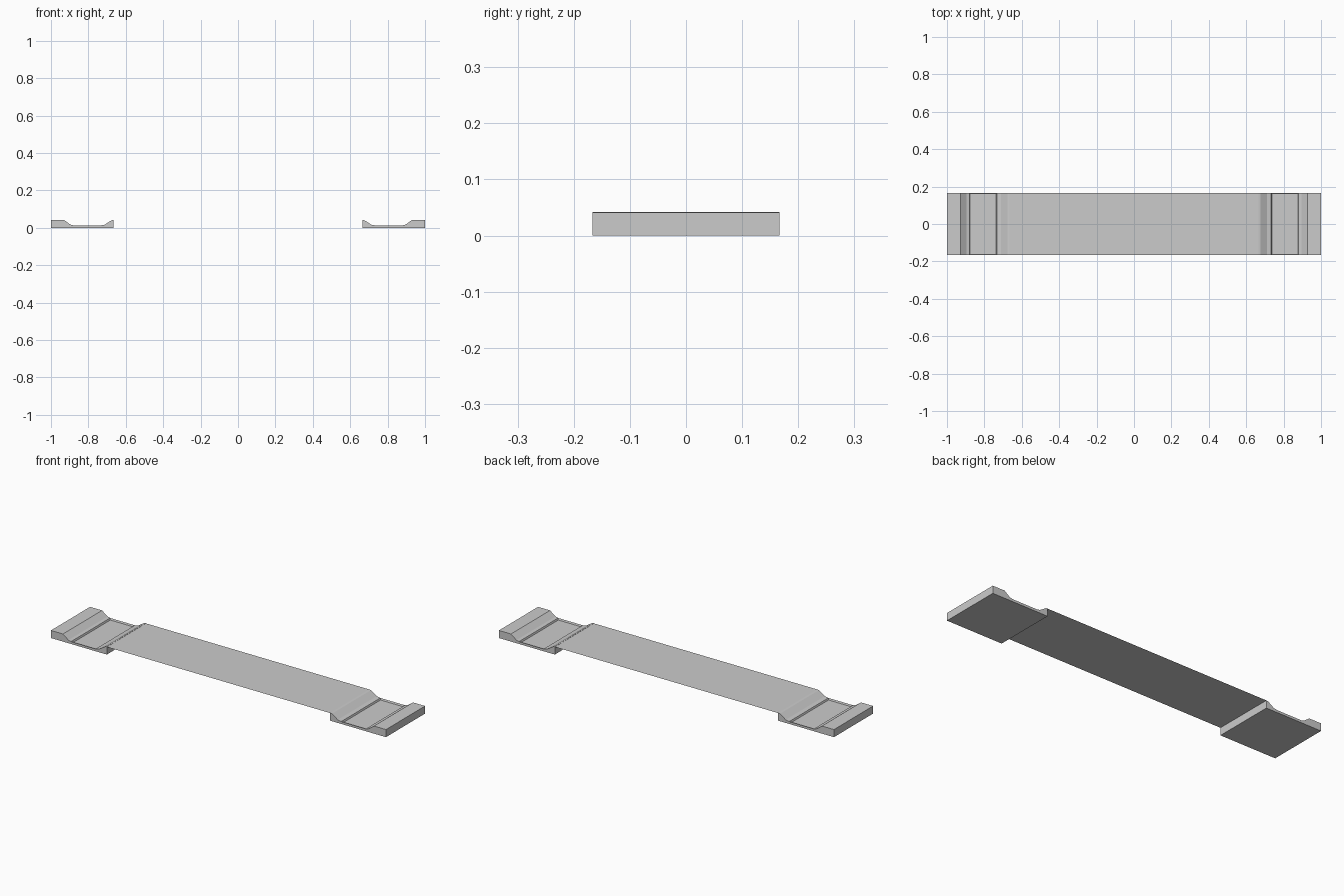
import bpy, bmesh

cube = bpy.data.objects.get("Cube")
if cube:
    bpy.data.objects.remove(cube, do_unlink=True)

grey = bpy.data.materials.new("light grey")
grey.use_nodes = True
COLOUR = (0.6, 0.6, 0.6, 1)
grey.diffuse_color = COLOUR
grey.node_tree.nodes["Principled BSDF"].inputs["Base Color"].default_value = COLOUR

HALF_DEPTH = 1 / 6
INNER = 2 / 3
TOP = 0.042
FLOOR = 0.013


def add_object(name, bm):
    bmesh.ops.recalc_face_normals(bm, faces=bm.faces)
    mesh = bpy.data.meshes.new(name)
    bm.to_mesh(mesh)
    bm.free()
    mesh.materials.append(grey)
    obj = bpy.data.objects.new(name, mesh)
    bpy.context.collection.objects.link(obj)
    return obj


def end_block(name, side):
    # Side profile, from the inner bottom corner over the lips and floor
    profile = [(INNER, 0), (INNER, TOP), (0.677, 0.04), (0.712, 0.017),
               (0.733, FLOOR), (0.88, FLOOR), (0.896, 0.017),
               (0.928, 0.041), (1, 0.041), (1, 0)]
    bm = bmesh.new()
    verts = [bm.verts.new((side * x, -HALF_DEPTH, z)) for x, z in profile]
    face = bm.faces.new(verts)
    moved = bmesh.ops.extrude_face_region(bm, geom=[face])["geom"]
    bmesh.ops.translate(bm, vec=(0, 2 * HALF_DEPTH, 0),
                        verts=[v for v in moved if isinstance(v, bmesh.types.BMVert)])
    bmesh.ops.recalc_face_normals(bm, faces=bm.faces)
    # Shallow rectangular recess sunk into the flat floor
    floor = [f for f in bm.faces
             if all(abs(v.co.z - FLOOR) < 1e-4 for v in f.verts)]
    bmesh.ops.inset_region(bm, faces=floor, thickness=0.005)
    bmesh.ops.translate(bm, vec=(0, 0, -0.009), verts=floor[0].verts)
    return add_object(name, bm)


# Matching end blocks
end_block("left_end_block", 1)
end_block("right_end_block", -1)

# Thin flat sheet joining the inner lips
bm = bmesh.new()
bm.faces.new([bm.verts.new((x * INNER, y * HALF_DEPTH, 0.041))
              for x, y in ((-1, -1), (1, -1), (1, 1), (-1, 1))])
add_object("middle_sheet", bm)
